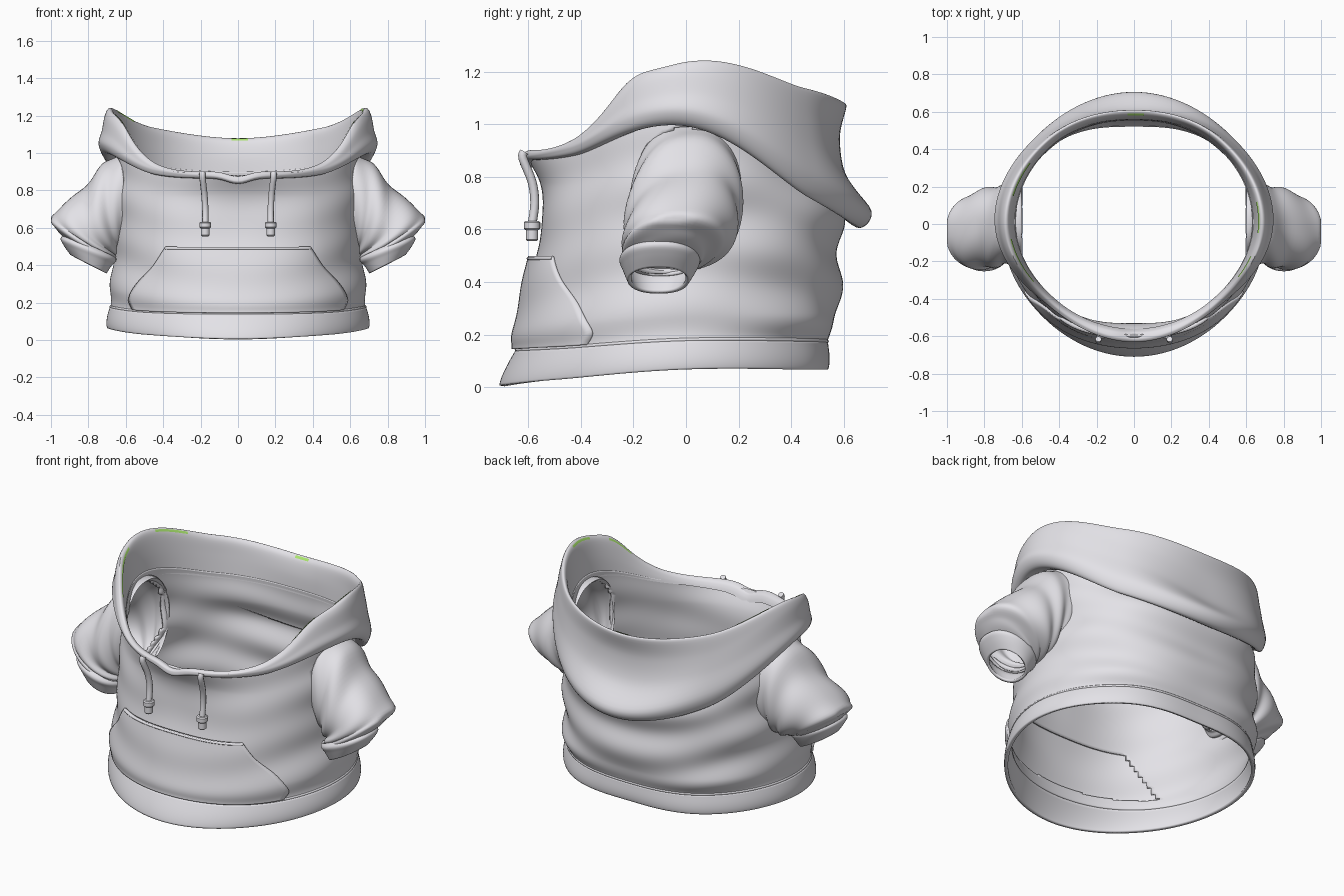
import bpy, bmesh, math
from math import sin, cos, pi, exp
from mathutils import Vector

cube = bpy.data.objects.get("Cube")
if cube:
    bpy.data.objects.remove(cube)


def material(name, colour):
    mat = bpy.data.materials.new(name)
    mat.use_nodes = True
    mat.diffuse_color = colour
    mat.node_tree.nodes["Principled BSDF"].inputs["Base Color"].default_value = colour
    return mat


FABRIC = material("light grey fabric", (0.8, 0.79, 0.83, 1))
GREEN = material("green thread", (0.42, 0.82, 0.16, 1))


def spline(points, t):
    """Smooth curve through evenly spaced points, clamped at its ends."""
    last = len(points) - 1
    i = max(0, min(int(t), last - 1))
    f = t - i
    p0, p1, p2, p3 = (Vector(points[max(0, min(last, k))]) for k in range(i - 1, i + 3))
    return p1 + 0.5 * f * (p2 - p0 + f * (2 * p0 - 5 * p1 + 4 * p2 - p3 + f * (3 * (p1 - p2) + p3 - p0)))


def around(table, a, t):
    """Radius and height at an angle from the front; the table runs front to back."""
    u = abs(math.remainder(a, 2 * pi)) * 4 / pi
    profiles = [table[1], *table, table[-2]]     # mirrored neighbours
    return spline([spline(p, t) for p in profiles], u + 1)


def polar(a, r, z):
    return Vector((r * sin(a), -r * cos(a), z))


def sheet(name, rows, closed=True, thickness=0.0, skip=None, mat=FABRIC):
    """Skin a grid of points into one smooth sheet."""
    bm = bmesh.new()
    grid = [[bm.verts.new(p) for p in row] for row in rows]
    n = len(grid[0])
    for low, high in zip(grid, grid[1:]):
        for j in range(n if closed else n - 1):
            k = (j + 1) % n
            quad = (low[j], low[k], high[k], high[j])
            centre = sum((v.co for v in quad), Vector()) / 4
            if not (skip and skip(centre)):
                bm.faces.new(quad)
    loose = [v for v in bm.verts if not v.link_faces]
    bmesh.ops.delete(bm, geom=loose, context="VERTS")
    mesh = bpy.data.meshes.new(name)
    bm.to_mesh(mesh)
    bm.free()
    obj = bpy.data.objects.new(name, mesh)
    bpy.context.collection.objects.link(obj)
    mesh.materials.append(mat)
    if thickness:
        mod = obj.modifiers.new("cloth thickness", "SOLIDIFY")
        mod.thickness, mod.offset = thickness, 0
    bpy.ops.object.select_all(action="DESELECT")
    obj.select_set(True)
    bpy.context.view_layer.objects.active = obj
    bpy.ops.object.shade_smooth_by_angle(angle=math.radians(50))


STEPS = 180
ANGLES = [2 * pi * j / STEPS for j in range(STEPS)]


def steps(start, end, count):
    return [start + (end - start) * i / count for i in range(count + 1)]


# Body profiles (radius, height) from hem to neck, every eighth turn
BODY = [
    [(.7, .005), (.64, .135), (.63, .22), (.575, .45), (.54, .62), (.55, .78), (.6, .88)],
    [(.685, .03), (.66, .145), (.66, .24), (.635, .45), (.62, .63), (.6, .77), (.59, .895)],
    [(.69, .07), (.675, .175), (.675, .27), (.655, .46), (.65, .65), (.65, .84), (.64, 1.03)],
    [(.62, .07), (.61, .175), (.635, .27), (.64, .46), (.64, .63), (.62, .77), (.61, .93)],
    [(.53, .07), (.53, .17), (.565, .27), (.58, .46), (.585, .62), (.57, .76), (.56, .9)],
]


def body_point(a, t, lift=0.0):
    r, z = around(BODY, a, t)
    # Draped folds, strongest on the sides and back
    c = cos(a)
    fade = min(1, max(0, t - 1)) * min(1, max(0, 6 - t))
    strength = 0.003 + 0.004 * (1 - c)
    fold = sin(26 * z + 4 * c * c) + 0.6 * sin(17 * z + 5 * c + 1)
    return polar(a, r + lift + strength * fade * fold, z)


def openings(p):
    """Arm holes, and the area replaced by the front pocket."""
    arm = abs(p.x) > 0.4 and (p.y / 0.185) ** 2 + ((p.z - 0.75) / 0.235) ** 2 < 1
    turn = abs(math.atan2(p.x, -p.y))
    return arm or (0.2 < p.z < 0.46 and turn < 0.62 + 1.1 * (0.46 - p.z))


sheet("body", [[body_point(a, t) for a in ANGLES] for t in steps(1, 6, 70)],
      thickness=0.014, skip=openings)


# Ribbed hem band, gently rounded, with a seam roll above it
def hem_point(a, t):
    r, z = around(BODY, a, t)
    return polar(a, r + 0.008 * sin(pi * t), z)


sheet("hem_band", [[hem_point(a, t) for a in ANGLES] for t in steps(0, 1, 10)], thickness=0.02)


def roll(name, path, radius, closed=True):
    curve = bpy.data.curves.new(name, "CURVE")
    curve.dimensions = "3D"
    curve.bevel_depth, curve.bevel_resolution = radius, 2
    curve.use_fill_caps = True
    line = curve.splines.new("POLY")
    line.points.add(len(path) - 1)
    for point, co in zip(line.points, path):
        point.co = (*co, 1)
    line.use_cyclic_u = closed
    line.use_smooth = True
    curve.materials.append(FABRIC)
    obj = bpy.data.objects.new(name, curve)
    bpy.context.collection.objects.link(obj)


roll("hem_seam", [body_point(a, 1.05, 0.004) for a in ANGLES], 0.008)

# Lowered hood: inner lining, over the rim, down the outside, tucked under
HOOD = [
    [(.56, .85), (.57, .875), (.585, .895), (.61, .905), (.625, .9), (.63, .89), (.63, .875), (.615, .865), (.58, .865)],
    [(.58, .88), (.585, .905), (.595, .93), (.61, .94), (.625, .93), (.63, .92), (.63, .905), (.62, .885), (.59, .88)],
    [(.635, .99), (.645, 1.11), (.665, 1.215), (.69, 1.235), (.712, 1.2), (.728, 1.12), (.745, 1.05), (.71, .995), (.64, 1.0)],
    [(.605, .9), (.615, 1.03), (.625, 1.115), (.65, 1.13), (.66, 1.03), (.675, .93), (.7, .8), (.67, .72), (.62, .76)],
    [(.555, .87), (.56, .98), (.58, 1.06), (.61, 1.07), (.585, .95), (.61, .8), (.705, .67), (.66, .605), (.575, .66)],
]


def hood_point(a, t):
    r, z = around(HOOD, a, t)
    turn = abs(math.remainder(a, 2 * pi))
    notch = 0.03 * exp(-(turn / 0.13) ** 2)
    # The rim climbs steeply just ahead of each shoulder
    climb = 0.04 * exp(-((turn - 1.25) / 0.16) ** 2) * max(0, 1 - abs(t - 3) / 3.5)
    return polar(a, r, z - notch + climb)


sheet("hood", [[hood_point(a, t) for a in ANGLES] for t in steps(0, 8, 48)])

# Broken green stitching, as thin plates along the inside of the rim
for i, (start, end) in enumerate(((-1.45, -1.05), (-2.1, -1.8), (1.1, 1.3), (1.5, 1.75), (3.05, 3.2))):
    rows = [[0.995 * hood_point(a, t) + Vector((0, 0, 0.007)) for a in steps(start, end, 16)]
            for t in (2.1, 2.25, 2.4)]
    sheet(f"rim_stitch_{i + 1}", rows, closed=False, mat=GREEN)

# Front pouch pocket: (body level, half angle) from hem to top edge
POCKET = [(1.1, .98), (1.7, 1.02), (2.3, .93), (2.8, .75), (3.25, .65)]


def pocket_row(v):
    t, half = spline(POCKET, v)
    return [body_point(half * u, t, 0.01 + (0.008 + 0.003 * v) * (1 - u ** 4)) for u in steps(-1, 1, 40)]


sheet("pocket", [pocket_row(v) for v in steps(0, 4, 24)], closed=False, thickness=0.016)
roll("pocket_top_seam", [p + Vector((0, -.006, 0)) for p in pocket_row(3.85)], 0.006, False)

# Sleeve rings: top x, top z, bottom x, bottom z, middle y, half depth
SLEEVE = [
    (.6, 1.0, .6, .5, .01, .2), (.72, .93, .63, .49, 0, .205), (.84, .79, .65, .47, -.015, .208),
    (.985, .67, .66, .455, -.035, .195), (.975, .605, .67, .44, -.07, .165), (.91, .54, .68, .43, -.09, .135),
]
CUFF = [
    (.9, .55, .66, .44, -.1, .125), (.94, .545, .66, .425, -.1, .145),
    (.925, .51, .68, .405, -.1, .135), (.89, .46, .71, .36, -.105, .11),
]


def sleeve_ring(table, v, side, ripple):
    tx, tz, bx, bz, y, depth = spline(table, v)
    ring = []
    for a in ANGLES[::3]:
        swell = 1 + ripple * min(v, 1) * sin(5 * v + 2 * sin(a) + 3 * cos(a))
        k = cos(a) * swell
        across = math.copysign(abs(sin(a)) ** 0.85, sin(a)) * swell
        p = Vector(((tx + bx + k * (tx - bx)) / 2, y + depth * across, (tz + bz + k * (tz - bz)) / 2))
        if v == 0 and table is SLEEVE:      # meet the body wall
            p.x = 0.65 * (1 - (p.y / 0.6) ** 2) ** 0.5 - 0.01
        p.x = min(p.x, 0.992) * side
        ring.append(p)
    return ring


for side, word in ((1, "left"), (-1, "right")):
    sheet(word + "_sleeve", [sleeve_ring(SLEEVE, v, side, 0.035) for v in steps(0, 5, 40)], thickness=0.014)
    sheet(word + "_cuff", [sleeve_ring(CUFF, v, side, 0) for v in steps(0, 3, 15)], thickness=0.016)

    # Drawstring with a stopper and a short frayed end
    path = [(.19, -.615, .895), (.19, -.62, .87), (.18, -.585, .78), (.175, -.575, .7), (.175, -.585, .62)]
    cord = [spline(path, v) for v in steps(0, 4, 16)]
    roll(word + "_drawstring", [(side * x, y, z) for x, y, z in cord], 0.017, False)
    for part, radius, z, height in (("stopper", 0.031, 0.615, 0.035), ("cord_end", 0.023, 0.585, 0.06)):
        bpy.ops.mesh.primitive_cylinder_add(vertices=20, radius=radius, depth=height,
                                            location=(side * 0.175, -0.585, z))
        tip = bpy.context.object
        tip.name = word + "_" + part
        tip.data.materials.append(FABRIC)
        tip.modifiers.new("soft edge", "BEVEL").width = 0.006
        bpy.ops.object.shade_smooth_by_angle(angle=math.radians(40))
